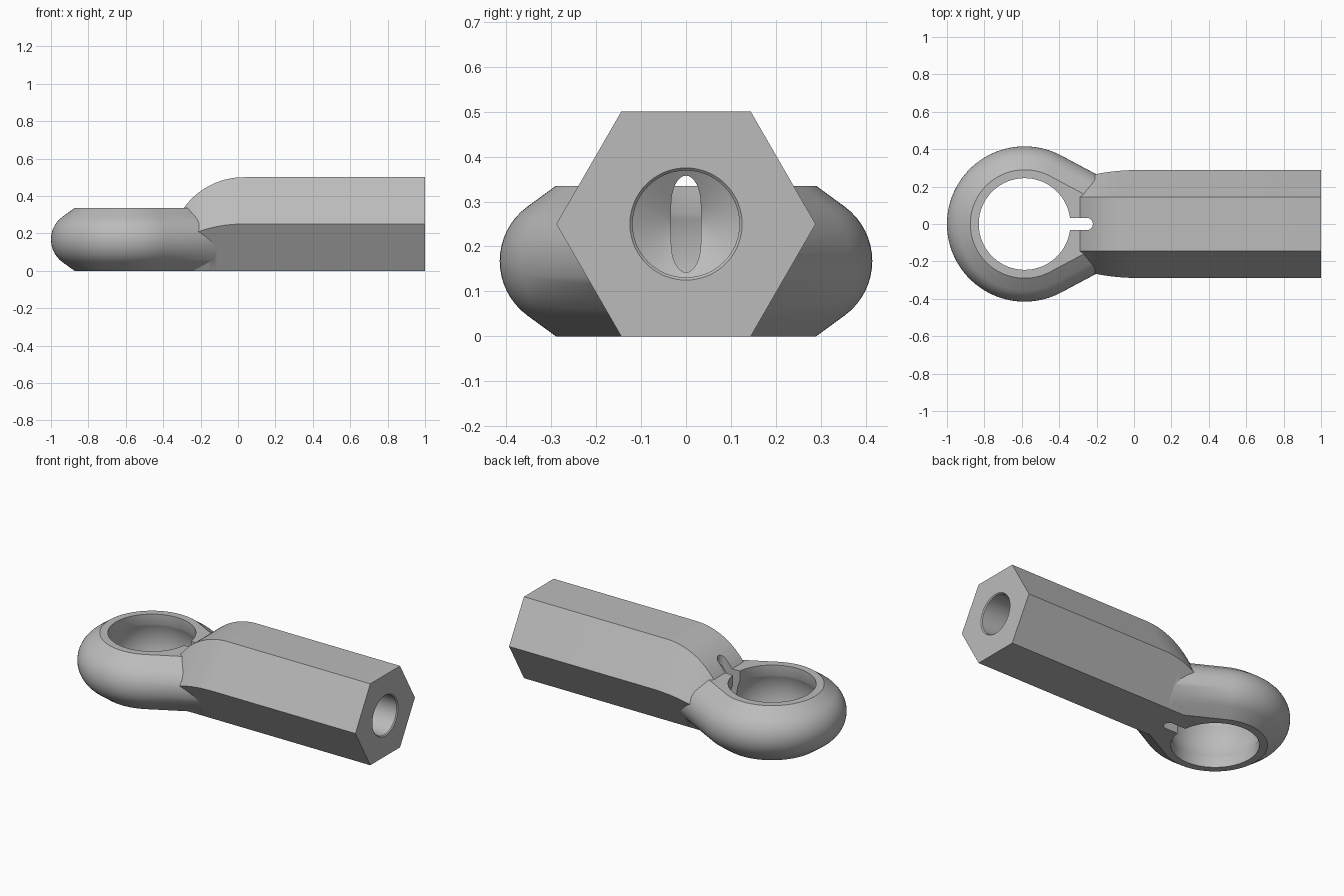
import bpy, bmesh, math
from math import sin, cos, radians, sqrt, pi

old = bpy.data.objects.get("Cube")
if old:
    bpy.data.objects.remove(old, do_unlink=True)

EYE_X = -0.585      # centre of the eye
EYE_H = 0.335       # eye thickness
MID = EYE_H / 2
HEX_H = 0.50        # shank height across flats

steel = bpy.data.materials.new("grey_steel")
steel.use_nodes = True
color = (0.5, 0.5, 0.5, 1)
steel.diffuse_color = color
steel.node_tree.nodes["Principled BSDF"].inputs["Base Color"].default_value = color


def loft(name, rings):
    """Skin a list of equal-length closed rings and cap both ends."""
    bm = bmesh.new()
    loops = [[bm.verts.new(p) for p in ring] for ring in rings]
    n = len(loops[0])
    for a, b in zip(loops, loops[1:]):
        for i in range(n):
            j = (i + 1) % n
            bm.faces.new((a[i], a[j], b[j], b[i]))
    bm.faces.new(loops[0])
    bm.faces.new(loops[-1])
    bmesh.ops.recalc_face_normals(bm, faces=bm.faces)
    mesh = bpy.data.meshes.new(name)
    bm.to_mesh(mesh)
    bm.free()
    obj = bpy.data.objects.new(name, mesh)
    bpy.context.collection.objects.link(obj)
    mesh.materials.append(steel)
    return obj


def combine(target, tool, operation):
    """Apply a boolean and discard the tool."""
    mod = target.modifiers.new(operation, 'BOOLEAN')
    mod.operation = operation
    mod.solver = 'EXACT'
    mod.object = tool
    bpy.context.view_layer.objects.active = target
    bpy.ops.object.modifier_apply(modifier=mod.name)
    bpy.data.objects.remove(tool, do_unlink=True)


# Eye: rounded rim swept round an arc, with straight tangent arms to the shank
def eye_outline(radius, z, turn=radians(62), arm=0.38, steps=72):
    def arm_end(s):
        return (EYE_X + radius * cos(turn) + arm * sin(turn),
                s * (radius * sin(turn) - arm * cos(turn)), z)
    arc = []
    for i in range(steps + 1):
        a = turn + (2 * pi - 2 * turn) * i / steps
        arc.append((EYE_X + radius * cos(a), radius * sin(a), z))
    return [arm_end(1)] + arc + [arm_end(-1)]


rim = [(0.29, 0)]
for i in range(17):
    a = radians(-54 + 108 * i / 16)
    rim.append((0.265 + 0.15 * cos(a), MID + 0.15 * sin(a)))
rim.append((0.29, EYE_H))
eye = loft("rod_end", [eye_outline(r, z) for r, z in rim])


# Hexagonal shank whose top curves down to the eye
def hex_section(x, top):
    half = HEX_H / sqrt(3) / 2
    wide = half + top / 2 / sqrt(3)
    return [(x, half, 0), (x, wide, top / 2), (x, half, top),
            (x, -half, top), (x, -wide, top / 2), (x, -half, 0)]


BEND_R, BEND_X = 0.393, 0.03
sections = []
for i in range(17):
    x = -0.30 + (BEND_X + 0.30) * i / 16
    drop = BEND_R - sqrt(BEND_R ** 2 - (BEND_X - x) ** 2)
    sections.append(hex_section(x, HEX_H - drop))
sections.append(hex_section(1.0, HEX_H))
combine(eye, loft("shank", sections), 'UNION')


# Ball socket: spherical belly between two straight mouths
def circle(r, z, n=80):
    return [(EYE_X + r * cos(2 * pi * i / n), r * sin(2 * pi * i / n), z) for i in range(n)]


BALL, MOUTH = 0.267, 0.245
limit = math.acos(MOUTH / BALL)
socket = [circle(MOUTH, -0.1)]
for i in range(15):
    a = limit * (2 * i / 14 - 1)
    socket.append(circle(BALL * cos(a), MID + BALL * sin(a)))
socket.append(circle(MOUTH, EYE_H + 0.3))
combine(eye, loft("socket_cutter", socket), 'DIFFERENCE')


# Blind bore with a drill-point bottom and a slightly chamfered mouth
def bore_ring(x, r, n=64):
    return [(x, r * cos(2 * pi * i / n), HEX_H / 2 + r * sin(2 * pi * i / n)) for i in range(n)]


bore = [(-0.285, 0.002), (-0.213, 0.119), (0.994, 0.119), (1.006, 0.131)]
combine(eye, loft("bore_cutter", [bore_ring(x, r) for x, r in bore]), 'DIFFERENCE')

# Relief slot from the socket into the shank, rounded at its end
SLOT = 0.033
slot = [(-0.5, SLOT), (-0.5, -SLOT)]
for i in range(17):
    a = pi * (i / 16 - 0.5)
    slot.append((-0.253 + SLOT * cos(a), SLOT * sin(a)))
combine(eye, loft("slot_cutter", [[(x, y, z) for x, y in slot] for z in (-0.1, 0.7)]), 'DIFFERENCE')

# Smooth curved surfaces, crisp edges
bpy.ops.object.select_all(action='DESELECT')
eye.select_set(True)
bpy.context.view_layer.objects.active = eye
bpy.ops.object.shade_smooth_by_angle(angle=radians(28))
